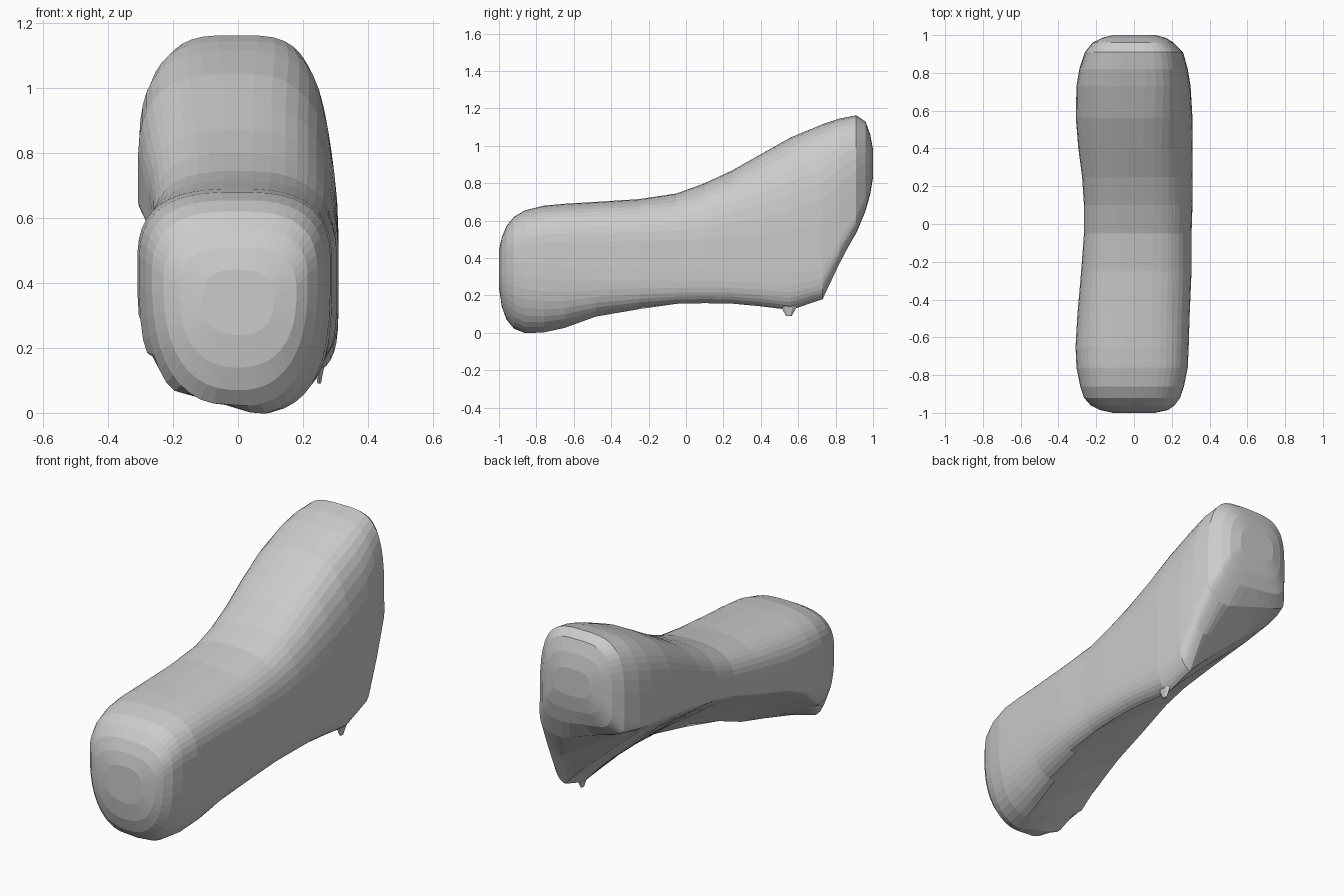
import bpy, bmesh, math

# Stations along the body: y, top z, keel z (right), underside z (left), widest z, left width, right width
STATIONS = [
    (-1.00, 0.44, 0.24, 0.24, 0.34, 0.11, 0.11),
    (-0.985, 0.51, 0.14, 0.14, 0.37, 0.18, 0.18),
    (-0.96, 0.57, 0.07, 0.07, 0.40, 0.23, 0.215),
    (-0.92, 0.62, 0.02, 0.04, 0.42, 0.265, 0.245),
    (-0.86, 0.655, -0.01, 0.09, 0.44, 0.285, 0.265),
    (-0.76, 0.68, -0.005, 0.19, 0.45, 0.305, 0.285),
    (-0.65, 0.69, 0.02, 0.29, 0.46, 0.31, 0.29),
    (-0.48, 0.70, 0.075, 0.37, 0.47, 0.30, 0.295),
    (-0.25, 0.715, 0.117, 0.43, 0.51, 0.28, 0.305),
    (-0.05, 0.745, 0.14, 0.49, 0.55, 0.265, 0.305),
    (0.10, 0.80, 0.143, 0.53, 0.59, 0.265, 0.31),
    (0.25, 0.87, 0.14, 0.56, 0.65, 0.275, 0.31),
    (0.40, 0.955, 0.125, 0.60, 0.70, 0.295, 0.31),
    (0.56, 1.045, 0.105, 0.63, 0.75, 0.308, 0.31),
    (0.73, 1.115, 0.165, 0.65, 0.77, 0.305, 0.30),
    (0.82, 1.145, 0.36, 0.65, 0.78, 0.29, 0.285),
    (0.91, 1.163, 0.53, 0.65, 0.80, 0.26, 0.26),
    (0.96, 1.13, 0.65, 0.69, 0.84, 0.22, 0.21),
    (0.985, 1.06, 0.74, 0.75, 0.88, 0.17, 0.17),
    (1.00, 0.98, 0.83, 0.83, 0.90, 0.11, 0.11),
]
SIDES = 44


def power(v, n):
    return math.copysign(abs(v) ** (2 / n), v)


def section(y, top, keel, left, wide, wl, wr):
    """Rounded section whose underside rises from the right keel to the left edge."""
    mid = max(0.0, min(1.0, (y + 0.95) / 0.9, (1.0 - y) / 0.2))
    back = max(0.0, min(1.0, (y - 0.5) / 0.4))
    start = wr * (0.2 + 0.6 * mid)
    wide_right = max(min(wide, 0.45), (keel + wide) / 2)
    pts = []
    for i in range(SIDES):
        a = 2 * math.pi * (i + 0.5) / SIDES
        c, s = math.cos(a), math.sin(a)
        n = 2.8 + 0.7 * back if s > 0 else 2.4 + 0.4 * back + 3.0 * mid
        x = power(c, n) * (wr if c > 0 else wl)
        w = wide_right if c > 0 else wide
        if s > 0:
            z = w + (top - w) * power(s, n)
        else:
            z = w + (w - keel) * power(s, n)
            t = max(0.0, (start - x) / (start + wl))
            slope = keel + (left - keel) * t ** 0.9
            k = 0.1 * t * mid          # rounds the left lower edge
            z = min(w, (z + slope + math.sqrt((z - slope) ** 2 + k * k)) / 2)
        pts.append((x, y, z))
    return pts


def finish(name, bm):
    bmesh.ops.recalc_face_normals(bm, faces=bm.faces)
    me = bpy.data.meshes.new(name)
    bm.to_mesh(me)
    bm.free()
    ob = bpy.data.objects.new(name, me)
    bpy.context.collection.objects.link(ob)
    return ob


# Main body, lofted through the stations
bm = bmesh.new()
rings = [[bm.verts.new(p) for p in section(*st)] for st in STATIONS]
for r0, r1 in zip(rings, rings[1:]):
    for i in range(SIDES):
        j = (i + 1) % SIDES
        bm.faces.new((r0[i], r0[j], r1[j], r1[i]))
bm.faces.new(rings[0])
bm.faces.new(rings[-1])
finish("body", bm)

# Small pointed tip hanging under the right edge
bm = bmesh.new()
bmesh.ops.create_cone(bm, cap_ends=True, segments=6, radius1=0.015, radius2=0.06, depth=0.08)
for v in bm.verts:
    v.co.x = v.co.x * 0.4 + 0.25
    v.co.y += 0.55
    v.co.z += 0.13
finish("keel_tip", bm)
